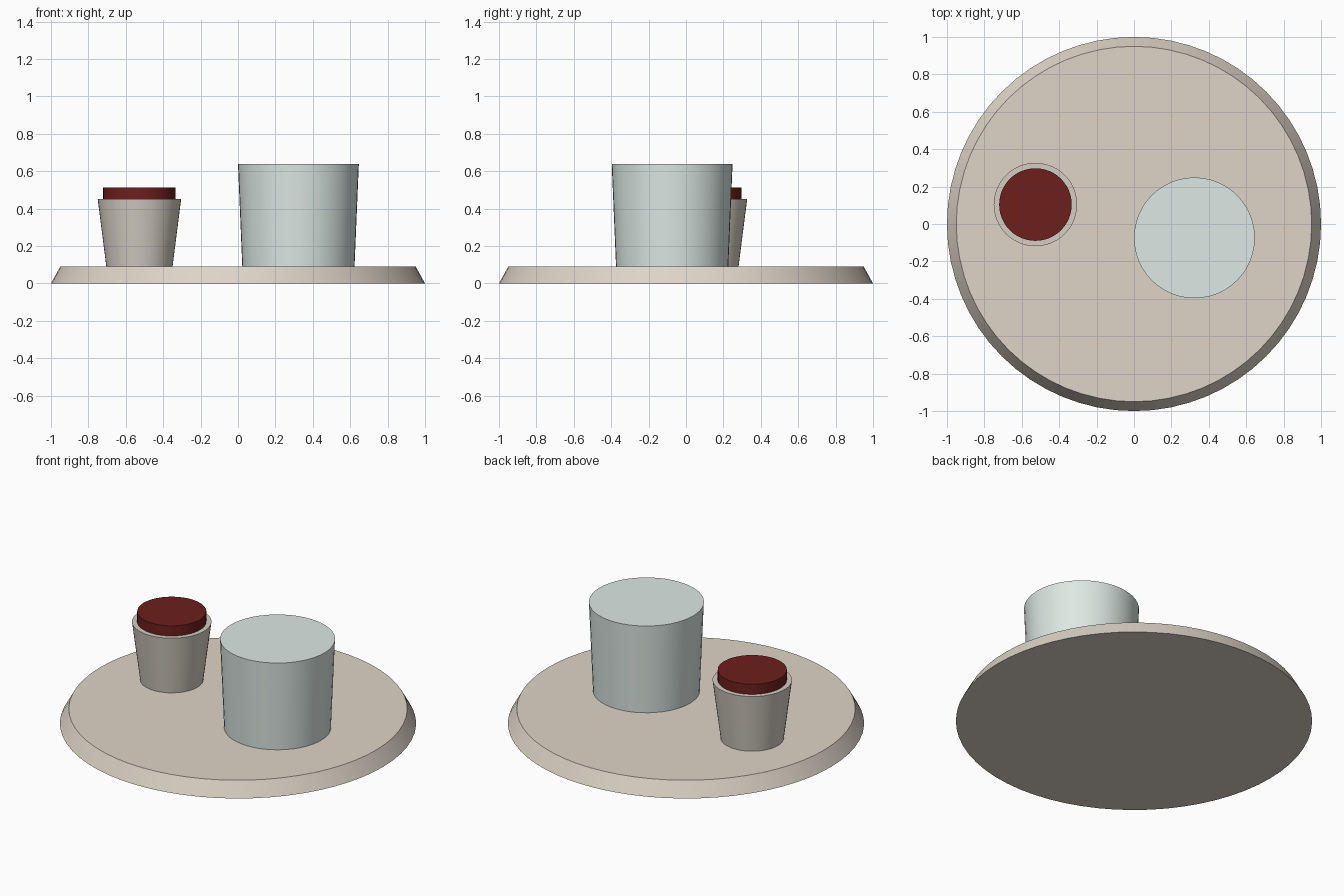
import bpy
import math

if "Cube" in bpy.data.objects:
    bpy.data.objects.remove(bpy.data.objects["Cube"])


def material(name, rgb):
    mat = bpy.data.materials.new(name)
    mat.diffuse_color = (*rgb, 1.0)
    mat.use_nodes = True
    mat.node_tree.nodes["Principled BSDF"].inputs["Base Color"].default_value = mat.diffuse_color
    return mat


def tapered(name, x, y, z0, z1, r0, r1, sides, mat):
    """Solid round part from z0 to z1, radius r0 at the bottom and r1 on top."""
    bpy.ops.mesh.primitive_cone_add(
        vertices=sides, radius1=r0, radius2=r1, depth=z1 - z0,
        end_fill_type='NGON', location=(x, y, (z0 + z1) / 2))
    obj = bpy.context.object
    obj.name = name
    obj.data.materials.append(mat)
    bpy.ops.object.shade_smooth_by_angle(angle=math.radians(30))
    return obj


stone = material("warm_stone", (0.72, 0.66, 0.57))
clay = material("grey_clay", (0.66, 0.62, 0.54))
frosted = material("pale_glass", (0.72, 0.81, 0.77))
dark_red = material("dark_red", (0.15, 0.014, 0.012))

# Round base with a sloped edge
tapered("tray", 0, 0, 0, 0.09, 1.0, 0.95, 64, stone)

# Large tumbler
tapered("tumbler", 0.323, -0.074, 0.09, 0.638, 0.30, 0.323, 48, frosted)

# Small cup with its red filling
CUP = (-0.527, 0.104)
tapered("small_cup", *CUP, 0.09, 0.45, 0.177, 0.223, 48, clay)
tapered("red_filling", *CUP, 0.45, 0.513, 0.194, 0.194, 48, dark_red)
